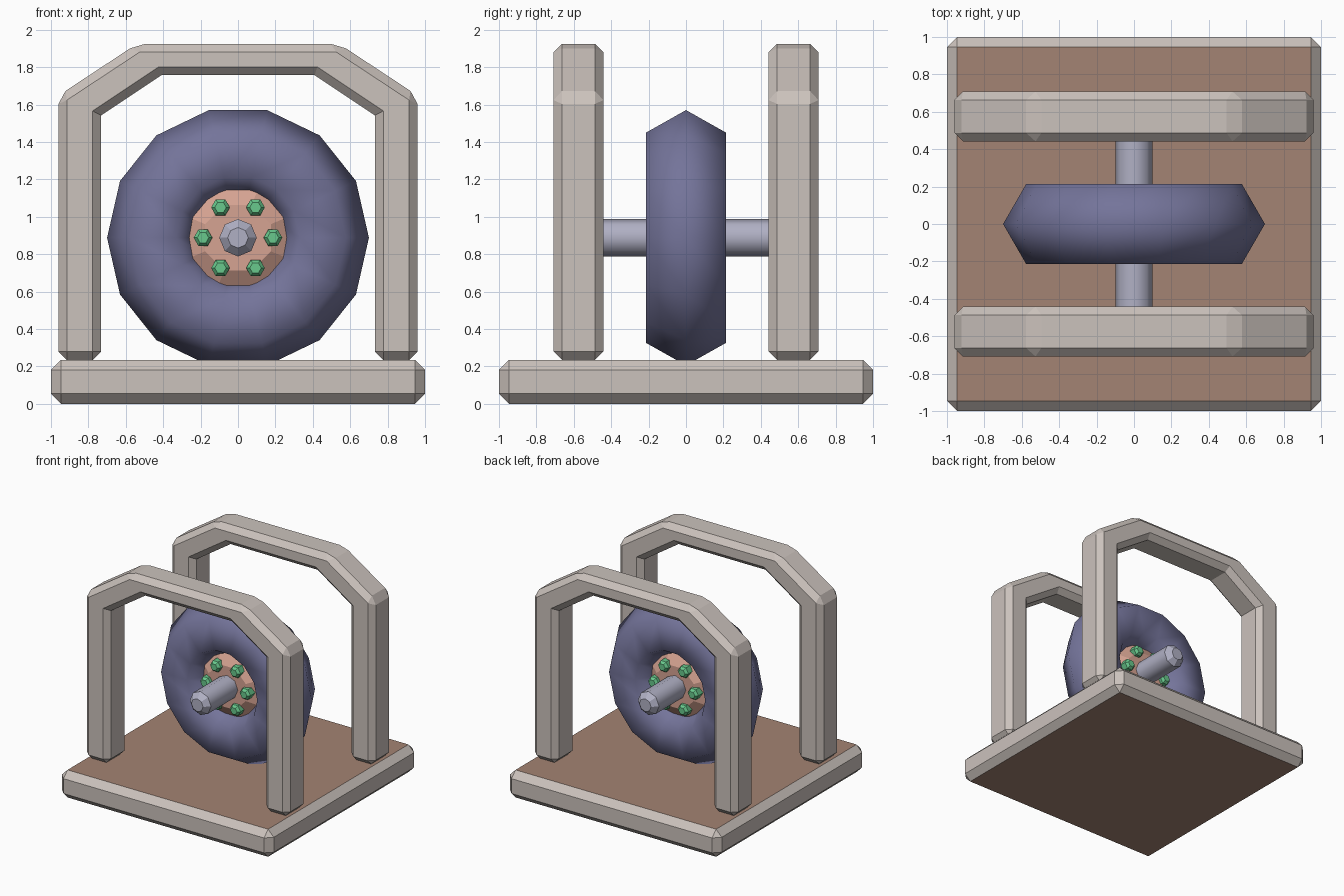
import bpy, bmesh, math
from mathutils import Vector

if "Cube" in bpy.data.objects:
    bpy.data.objects.remove(bpy.data.objects["Cube"])


def mat(name, rgb):
    m = bpy.data.materials.new(name)
    lin = [(c / 255 / 12.92) if c / 255 <= 0.04045 else ((c / 255 + 0.055) / 1.055) ** 2.4 for c in rgb]
    m.diffuse_color = (*lin, 1)
    m.use_nodes = True
    m.node_tree.nodes["Principled BSDF"].inputs["Base Color"].default_value = m.diffuse_color
    return m


GREY = mat("warm_grey", (203, 194, 188))
BROWN = mat("brown", (163, 131, 115))
PURPLE = mat("dusky_purple", (116, 116, 154))
PINK = mat("clay_pink", (214, 163, 146))
GREEN = mat("green", (104, 200, 140))
STEEL = mat("pale_steel", (176, 176, 196))
AXLE_Z = 0.888


def finish(name, bm, mats, loc=(0, 0, 0)):
    bmesh.ops.recalc_face_normals(bm, faces=bm.faces[:])
    me = bpy.data.meshes.new(name)
    bm.to_mesh(me)
    bm.free()
    for m in mats:
        me.materials.append(m)
    ob = bpy.data.objects.new(name, me)
    ob.location = loc
    bpy.context.collection.objects.link(ob)
    return ob


def chamfer(bm, edges, width):
    bmesh.ops.bevel(bm, geom=edges, offset=width, segments=1, profile=0.5, affect='EDGES')


def lathe(name, profile, sides, material, loc, turn=0.0, smooth_sides=False):
    """Closed turned solid along y from (radius, y) pairs."""
    bm = bmesh.new()
    rings = []
    for r, y in profile:
        angs = [turn + math.tau * i / sides for i in range(sides)]
        rings.append([bm.verts.new((r * math.cos(a), y, r * math.sin(a))) for a in angs])
    for a, b in zip(rings, rings[1:]):
        for i in range(sides):
            j = (i + 1) % sides
            bm.faces.new((a[i], a[j], b[j], b[i]))
    bm.faces.new(rings[0])
    bm.faces.new(rings[-1])
    bm.normal_update()
    if smooth_sides:
        for f in bm.faces:
            f.smooth = abs(f.normal.y) < 0.1
    return finish(name, bm, [material], loc)


# Base slab: grey chamfered rim, brown top and bottom
bm = bmesh.new()
bmesh.ops.create_cube(bm, size=1)
bmesh.ops.scale(bm, vec=(2, 2, 0.235), verts=bm.verts[:])
chamfer(bm, bm.edges[:], 0.054)
bm.normal_update()
for f in bm.faces:
    f.material_index = 1 if abs(f.normal.z) > 0.9 else 0
finish("base", bm, [GREY, BROWN], (0, 0, 0.1175))

# Two arches: extruded outline, chamfered except at the inner corners
half = [(0.732, 0.235), (0.96, 0.235), (0.96, 1.648), (0.54, 1.925)]
inner = [(0.41, 1.757), (0.732, 1.542)]
outline = half + [(-x, z) for x, z in reversed(half)]
outline += [(-x, z) for x, z in reversed(inner)] + inner
for name, y0 in (("front_arch", -0.708), ("back_arch", 0.442)):
    bm = bmesh.new()
    face = bm.faces.new([bm.verts.new((x, y0, z)) for x, z in outline])
    ext = bmesh.ops.extrude_face_region(bm, geom=[face])
    bmesh.ops.translate(bm, vec=(0, 0.266, 0),
                        verts=[g for g in ext["geom"] if isinstance(g, bmesh.types.BMVert)])
    bmesh.ops.recalc_face_normals(bm, faces=bm.faces[:])

    def inner_corner(e):
        d = e.verts[1].co - e.verts[0].co
        p = e.verts[0].co
        return abs(d.y) > 0.1 and any(abs(abs(p.x) - x) < 1e-3 and abs(p.z - z) < 1e-3 for x, z in inner)
    chamfer(bm, [e for e in bm.edges if not inner_corner(e)], 0.045)
    finish(name, bm, [GREY])

# Tyre: smooth torus, 14 segments around and a six-sided section
bpy.ops.mesh.primitive_torus_add(major_segments=14, minor_segments=6, major_radius=0.454,
                                 minor_radius=0.246, location=(0, 0, AXLE_Z),
                                 rotation=(math.pi / 2, 0, 0))
tyre = bpy.context.object
tyre.name = "tyre"
tyre.data.materials.append(PURPLE)
tyre.data.shade_smooth()

# Hub plate with sloped rim
hub = [(0.31, -0.075), (0.19, -0.145)]
lathe("hub", hub[::-1] + [(r, -y) for r, y in hub], 8, PINK, (0, 0, AXLE_Z), math.pi / 8)

# Axle with chamfered ends
axle = [(0.055, -0.55), (0.1, -0.505)]
lathe("axle", axle + [(r, -y) for r, y in reversed(axle)], 8, STEEL, (0, 0, AXLE_Z), 0, True)

# Six hexagonal bolts on each side
for side, label in ((-1, "front"), (1, "back")):
    for i in range(6):
        a = math.tau * i / 6
        lathe(f"{label}_bolt_{i + 1}", [(0.05, side * 0.1), (0.05, side * 0.17), (0.031, side * 0.192)],
              6, GREEN, (0.187 * math.cos(a), 0, AXLE_Z + 0.187 * math.sin(a)))
